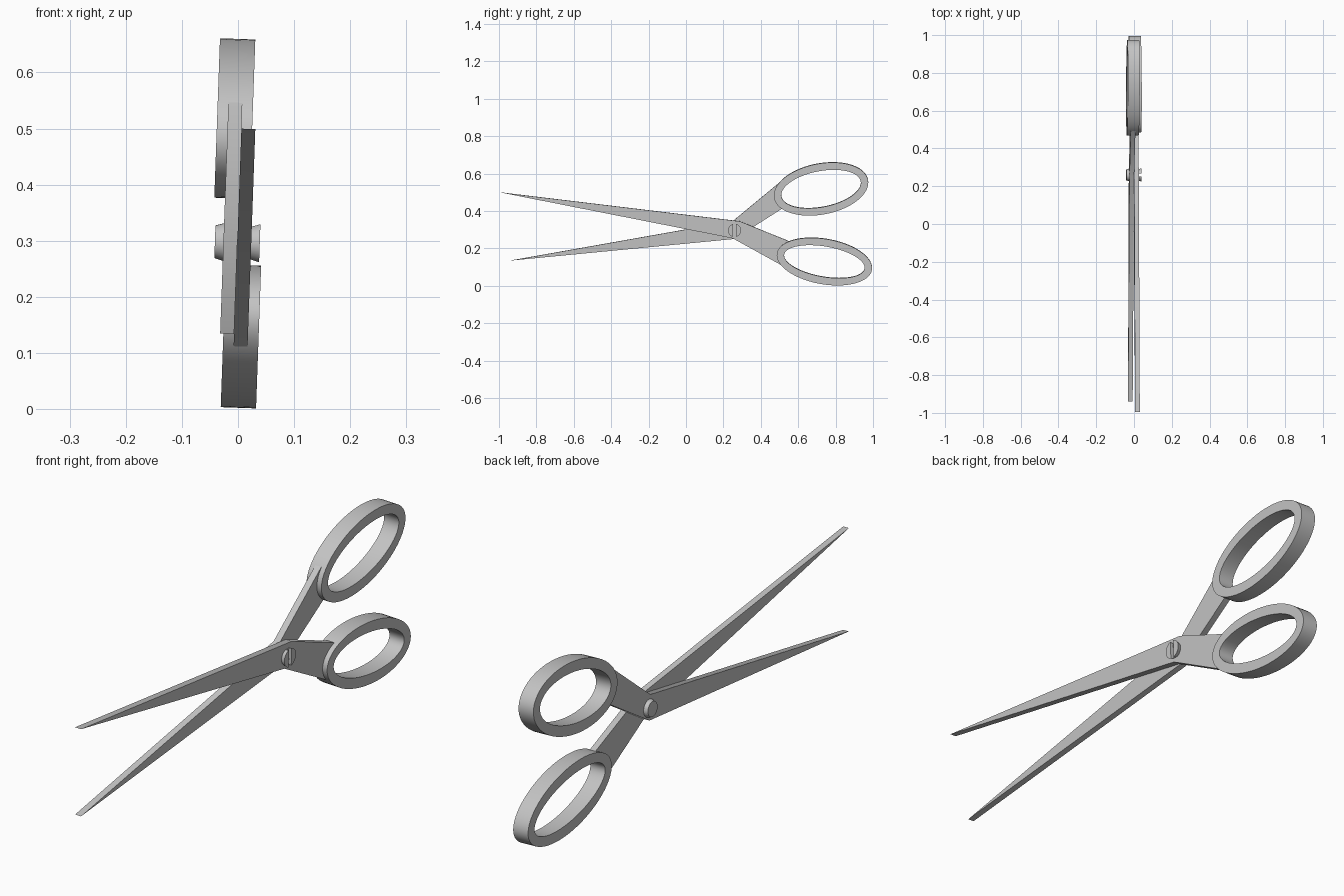
import bpy, bmesh, math
from mathutils import Vector, Matrix

if "Cube" in bpy.data.objects:
    bpy.data.objects.remove(bpy.data.objects["Cube"], do_unlink=True)

steel = bpy.data.materials.new("steel grey")
steel.use_nodes = True
steel.diffuse_color = (0.55, 0.55, 0.55, 1)
steel.node_tree.nodes["Principled BSDF"].inputs["Base Color"].default_value = (0.55, 0.55, 0.55, 1)

PIVOT_Z = 0.33             # whole pair leans slightly about this height
LEAN = math.radians(2.05)
HALF = 0.0124              # half the blade thickness


def finish(bm, name):
    """Turn a bmesh into a leaning steel object with sharp-edged smooth shading."""
    bmesh.ops.recalc_face_normals(bm, faces=bm.faces)
    bmesh.ops.translate(bm, verts=bm.verts, vec=(0, 0, -PIVOT_Z))
    mesh = bpy.data.meshes.new(name)
    bm.to_mesh(mesh)
    bm.free()
    mesh.materials.append(steel)
    ob = bpy.data.objects.new(name, mesh)
    ob.location.z = PIVOT_Z
    ob.rotation_euler.y = LEAN
    bpy.context.collection.objects.link(ob)
    bpy.ops.object.select_all(action='DESELECT')
    ob.select_set(True)
    bpy.context.view_layer.objects.active = ob
    bpy.ops.object.shade_smooth_by_angle(angle=math.radians(30))


def blade(name, side, outline):
    """Flat bar cut to a (y, z) outline, on one side of the centre plane."""
    bm = bmesh.new()
    x0 = side * HALF - HALF
    face = bm.faces.new([bm.verts.new((x0, y, z)) for y, z in outline])
    ext = bmesh.ops.extrude_face_region(bm, geom=[face])
    moved = [g for g in ext["geom"] if isinstance(g, bmesh.types.BMVert)]
    bmesh.ops.translate(bm, verts=moved, vec=(2 * HALF, 0, 0))
    finish(bm, name)


def finger_ring(name, side, centre, a, b, tilt, band=0.04, width=0.063, n=72):
    """Oval band of rectangular section."""
    bm = bmesh.new()
    rot = Matrix.Rotation(math.radians(tilt), 3, 'X')
    mid = Vector((side * HALF, *centre))
    w = width / 2
    loops = []
    for x, inset in ((-w, 0), (w, 0), (w, band), (-w, band)):
        loop = []
        for i in range(n):
            t = math.tau * i / n
            p = Vector((x, (a - inset) * math.cos(t), (b - inset) * math.sin(t)))
            loop.append(bm.verts.new(mid + rot @ p))
        loops.append(loop)
    for k in range(4):
        p, q = loops[k], loops[(k + 1) % 4]
        for i in range(n):
            j = (i + 1) % n
            bm.faces.new((p[i], p[j], q[j], q[i]))
    finish(bm, name)


def disc(x0, x1, r0, r1):
    """Tapered disc around the screw axis."""
    bm = bmesh.new()
    bmesh.ops.create_cone(bm, cap_ends=True, segments=32, radius1=r0, radius2=r1, depth=x1 - x0,
                          matrix=Matrix.Translation(((x0 + x1) / 2, 0.26, 0.297))
                          @ Matrix.Rotation(math.pi / 2, 4, 'Y'))
    return bm


# Blades with their shanks
blade("left_blade", 1, [(-0.995, 0.5), (0.25, 0.254), (0.52, 0.105),
                        (0.505, 0.16), (0.56, 0.235), (0.288, 0.345)])
blade("right_blade", -1, [(-0.94, 0.134), (0.288, 0.345), (0.25, 0.35), (0.493, 0.546),
                          (0.485, 0.485), (0.545, 0.432), (0.26, 0.25)][:1]
      + [(0.25, 0.345), (0.493, 0.546), (0.485, 0.485), (0.545, 0.432), (0.26, 0.25)])

# Finger rings
finger_ring("lower_finger_ring", 1, (0.74, 0.13), 0.258, 0.121, -10)
finger_ring("upper_finger_ring", -1, (0.722, 0.5175), 0.256, 0.136, 11)

# Pivot screw: plain rivet end, core, and slotted head in two halves
finish(disc(-0.04, -0.02, 0.029, 0.035), "rivet_end")
finish(disc(-0.022, 0.027, 0.029, 0.029), "screw_core")
for s, label in ((1, "back"), (-1, "front")):
    bm = disc(0.02, 0.04, 0.029, 0.035)
    geom = bm.verts[:] + bm.edges[:] + bm.faces[:]
    cut = bmesh.ops.bisect_plane(bm, geom=geom, plane_co=(0, 0.26 + s * 0.008, 0),
                                 plane_no=(0, s, 0), clear_inner=True)
    edges = [g for g in cut["geom_cut"] if isinstance(g, bmesh.types.BMEdge)]
    bmesh.ops.contextual_create(bm, geom=edges)
    finish(bm, "screw_head_" + label)
